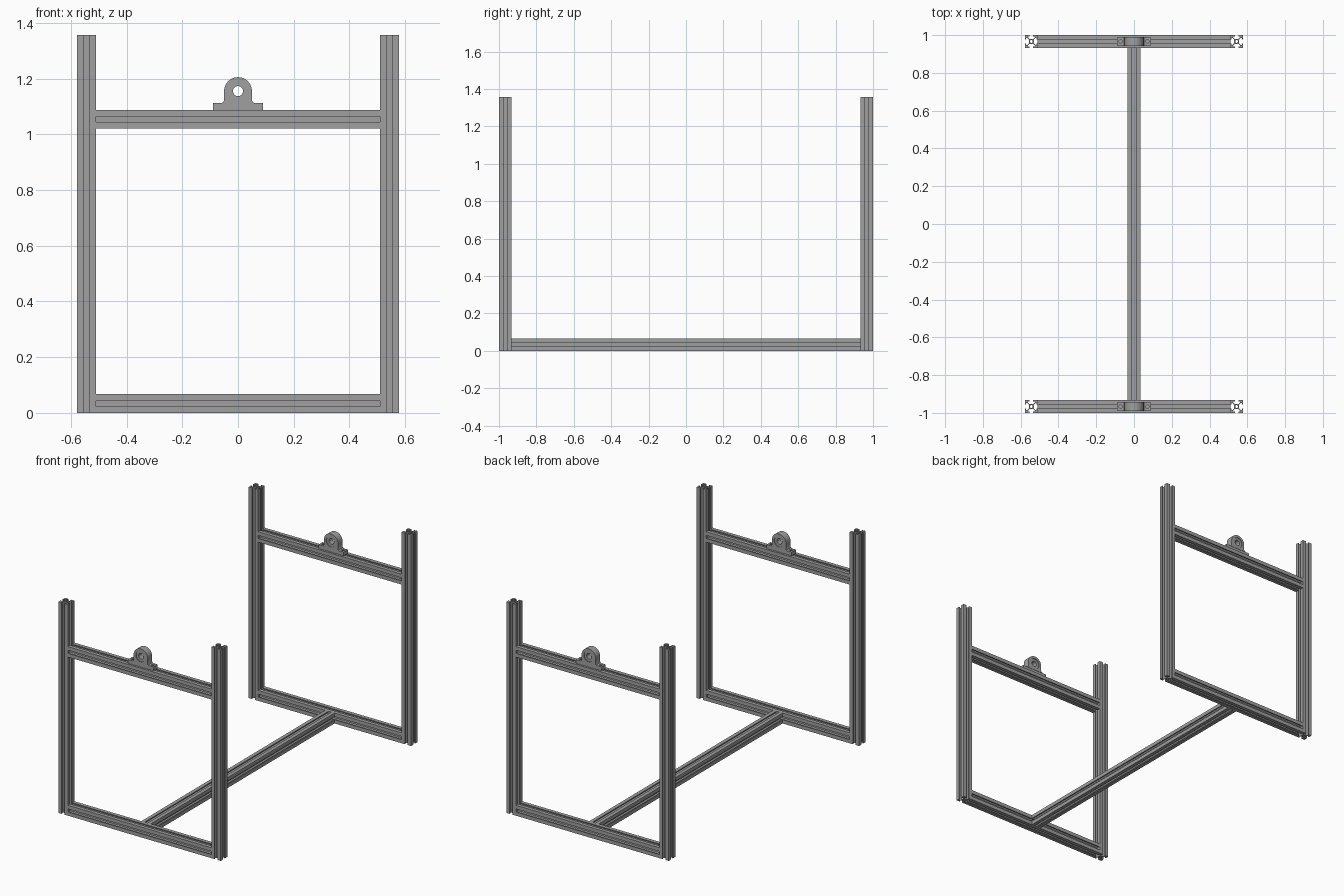
import bpy, bmesh
from math import sin, cos, pi

cube = bpy.data.objects.get("Cube")
if cube:
    bpy.data.objects.remove(cube, do_unlink=True)

grey = bpy.data.materials.new("aluminium grey")
grey.use_nodes = True
COLOUR = (0.35, 0.35, 0.35, 1)
grey.diffuse_color = COLOUR
grey.node_tree.nodes["Principled BSDF"].inputs["Base Color"].default_value = COLOUR

W = 0.067          # width of the square bar
HX = 0.577         # half width of the frame
H = 1.357          # post height
RAIL = 1.02        # underside of upper rail
TURN = {"x": (pi / 2, 0, pi / 2), "y": (pi / 2, 0, 0), "z": (0, 0, 0)}


def circle(r, n=32, cx=0, cy=0, a0=0, a1=2 * pi):
    return [(cx + r * cos(a0 + (a1 - a0) * i / n), cy + r * sin(a0 + (a1 - a0) * i / n))
            for i in range(n)]


def extrude(name, loops, length, axis, loc):
    """Filled outline with holes, extruded evenly to both sides of loc."""
    cu = bpy.data.curves.new(name, "CURVE")
    cu.dimensions, cu.fill_mode, cu.extrude = "2D", "BOTH", length / 2
    for pts in loops:
        sp = cu.splines.new("POLY")
        sp.points.add(len(pts) - 1)
        for p, (x, y) in zip(sp.points, pts):
            p.co = (x, y, 0, 1)
        sp.use_cyclic_u = True
    ob = bpy.data.objects.new(name, cu)
    bpy.context.collection.objects.link(ob)
    ob.rotation_euler, ob.location = TURN[axis], loc
    bpy.ops.object.select_all(action="DESELECT")
    bpy.context.view_layer.objects.active = ob
    ob.select_set(True)
    bpy.ops.object.convert(target="MESH")
    ob = bpy.context.view_layer.objects.active
    bm = bmesh.new()
    bm.from_mesh(ob.data)
    bmesh.ops.remove_doubles(bm, verts=bm.verts, dist=1e-5)
    bmesh.ops.recalc_face_normals(bm, faces=bm.faces)
    bm.to_mesh(ob.data)
    bm.free()
    ob.data.materials.clear()
    ob.data.materials.append(grey)
    bpy.ops.object.shade_smooth_by_angle(angle=pi / 6)
    return ob


# T-slot section: one side, turned four times, around a bore
half_side = [(10, 3), (8.2, 3), (8.2, 5.5), (6.5, 5.5), (3.9, 2.9)]
side = [(10, -10)] + [(x, -y) for x, y in half_side] + half_side[::-1]
section = []
for _ in range(4):
    section += [(x * W / 20, y * W / 20) for x, y in side]
    side = [(-y, x) for x, y in side]
slot_bar = [section, circle(0.0075, 20)]

# Bearing housing: arch with flared feet and a bored seat
R = 0.05
feet = [(-0.06, -0.045), (-0.06, -0.043), (-0.053, -0.04), (-R, -0.034)]
arch = circle(R, 24, a0=0, a1=pi) + [(-R, 0)]
housing = feet[::-1] + feet[:1] + [(0.06, -0.045)] + [(-x, y) for x, y in feet[1:]]
housing = arch + feet[::-1] + [(-x, y) for x, y in feet]
flange = [(-0.09, -0.021), (0.09, -0.021), (0.09, 0.021), (-0.09, 0.021)]

for end, s in (("front", -1), ("back", 1)):
    y = s * (1 - W / 2)
    for hand, sx in (("right", -1), ("left", 1)):
        extrude(f"{end}_{hand}_post", slot_bar, H, "z", (sx * (HX - W / 2), y, H / 2))
    for level, z in (("lower", 0), ("upper", RAIL)):
        extrude(f"{end}_{level}_rail", slot_bar, 2 * (HX - W), "x", (0, y, z + W / 2))

    # Pillow block on the upper rail
    top = RAIL + W
    extrude(f"{end}_bearing_base",
            [flange, circle(0.009, 20, -0.071), circle(0.009, 20, 0.071)],
            0.025, "z", (0, y, top + 0.0125))
    centre = (0, y, top + 0.068)
    extrude(f"{end}_bearing_housing", [housing, circle(0.034)], 0.046, "y", centre)
    extrude(f"{end}_bearing_ring", [circle(0.0345), circle(0.018)], 0.036, "y", centre)

# Long bar joining both ends
extrude("floor_beam", slot_bar, 2 * (1 - W), "y", (0, 0, W / 2))
